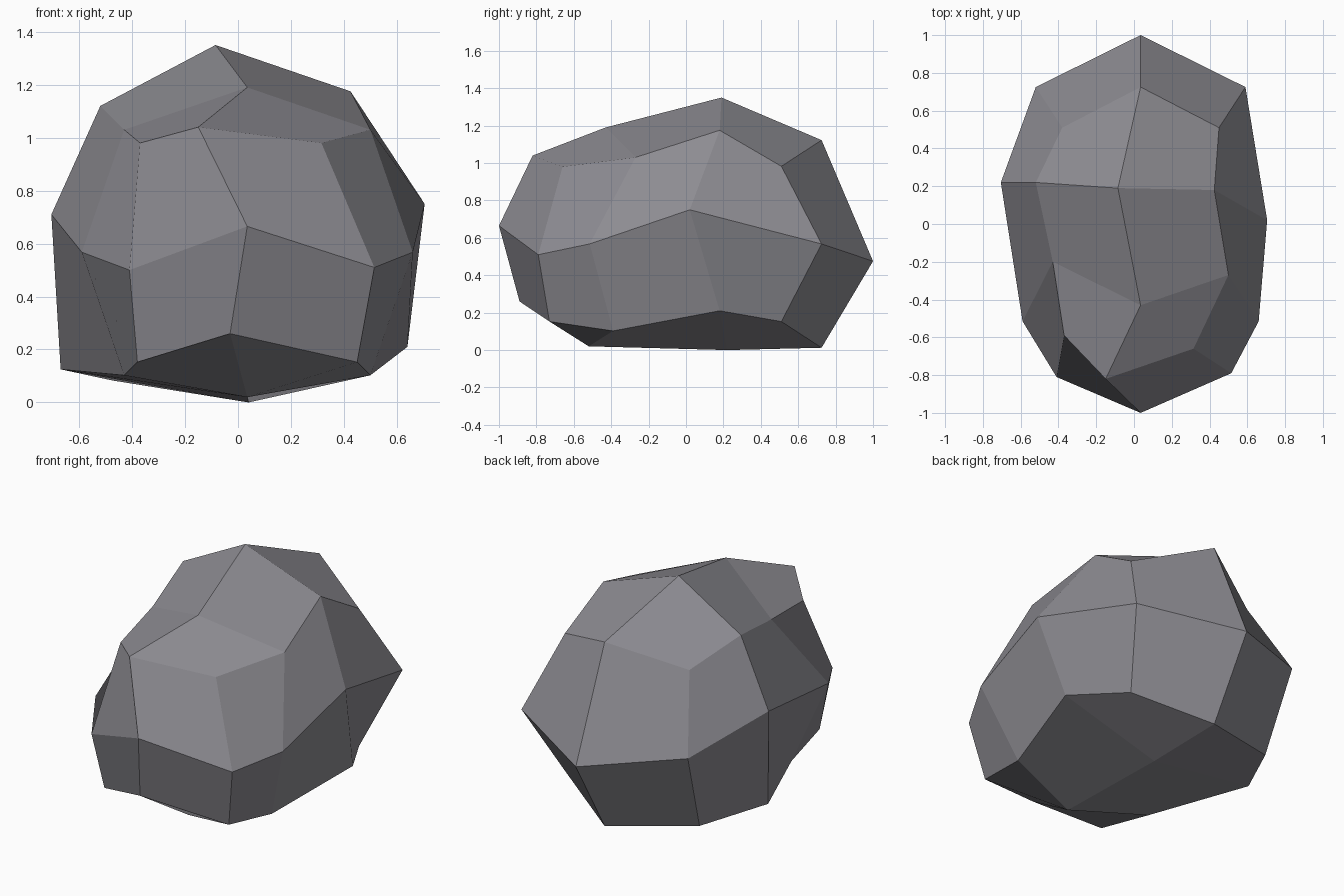
import bpy
import bmesh
from mathutils import Vector

# Remove the default object
default_cube = bpy.data.objects.get("Cube")
if default_cube:
    bpy.data.objects.remove(default_cube, do_unlink=True)

CENTRE_X, CENTRE_Z = 0.035, 0.5675
DIRECTIONS = {
    "left": (1, 0), "left_top": (1, 1), "top": (0, 1), "right_top": (-1, 1),
    "right": (-1, 0), "right_bottom": (-1, -1), "bottom": (0, -1), "left_bottom": (1, -1),
}


def make_material(name, colour):
    """One flat stone colour for viewport and render."""
    material = bpy.data.materials.new(name)
    material.use_nodes = True
    material.diffuse_color = colour
    material.node_tree.nodes["Principled BSDF"].inputs["Base Color"].default_value = colour
    return material


def add_ring(bm, corner_size, corner_y, side_size, side_y, **chipped):
    """Eight-sided ring around the y axis; chipped points replace regular ones."""
    ring = []
    for name, (dx, dz) in DIRECTIONS.items():
        is_corner = dx != 0 and dz != 0
        size = corner_size if is_corner else side_size
        y = corner_y if is_corner else side_y
        regular = Vector((CENTRE_X + dx * size, y, CENTRE_Z + dz * size))
        ring.append(bm.verts.new(chipped.get(name, regular)))
    return ring


def bridge(bm, first, second):
    """Quads between two neighbouring rings; the first corner sets the fold."""
    count = len(first)
    for i in range(count):
        j = (i + 1) % count
        bm.faces.new((first[j], second[j], second[i], first[i]))


def cap(bm, ring, tip):
    """Four quads closing a ring around one tip."""
    centre = bm.verts.new(tip)
    count = len(ring)
    for i in range(0, count, 2):
        bm.faces.new((centre, ring[i], ring[i + 1], ring[(i + 2) % count]))


def build_boulder(material):
    bm = bmesh.new()

    # Blunt front end with chipped upper corners
    front = add_ring(
        bm, 0.415, -0.73, 0.48, -0.8,
        left=(0.515, -0.79, 0.51), left_top=(0.315, -0.66, 0.98),
        top=(-0.15, -0.82, 1.04), right_top=(-0.37, -0.59, 0.98),
        right=(-0.41, -0.81, 0.5), bottom=(-0.03, -0.89, 0.26),
    )

    # Front half of the body
    shoulder = add_ring(
        bm, 0.465, -0.39, 0.625, -0.515,
        left_top=(0.5, -0.27, 1.03), right_top=(-0.43, -0.2, 1.03),
        top=(0.035, -0.43, 1.19), bottom=(0.035, -0.52, 0.02),
    )

    # Widest and highest part, with a flattened base
    crown = add_ring(
        bm, 0.55, 0.19, 0.7, 0.2,
        left=(0.705, 0.02, 0.75), left_top=(0.425, 0.18, 1.175),
        top=(-0.085, 0.19, 1.35), right_top=(-0.52, 0.22, 1.12),
        right=(-0.705, 0.22, 0.71), right_bottom=(-0.67, 0.175, 0.125),
        bottom=(0.04, 0.22, 0), left_bottom=(0.64, 0.18, 0.21),
    )

    # Regular back end with one bulging lower corner
    back = add_ring(bm, 0.415, 0.51, 0.555, 0.725, right_bottom=(-0.475, 0.55, 0.083))

    rings = [front, shoulder, crown, back]
    for first, second in zip(rings, rings[1:]):
        bridge(bm, first, second)
    cap(bm, front, (0.035, -1, 0.665))
    cap(bm, back, (0.035, 1, 0.475))
    bmesh.ops.recalc_face_normals(bm, faces=bm.faces)

    # Flat facets
    for face in bm.faces:
        face.smooth = False

    mesh = bpy.data.meshes.new("boulder")
    bm.to_mesh(mesh)
    bm.free()
    mesh.materials.append(material)
    boulder = bpy.data.objects.new("boulder", mesh)
    bpy.context.collection.objects.link(boulder)
    return boulder


build_boulder(make_material("grey stone", (0.265, 0.26, 0.285, 1)))
